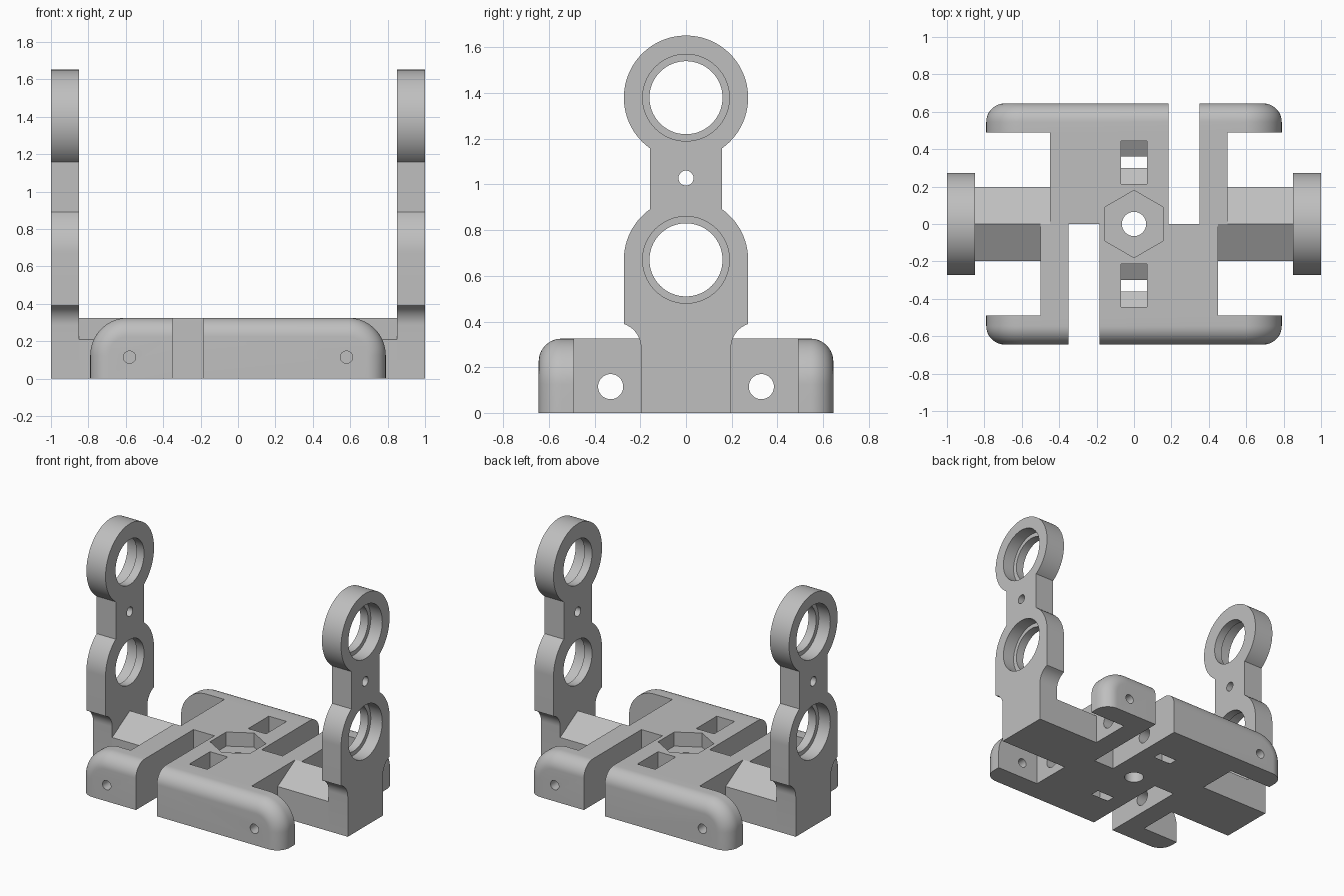
import bpy, bmesh
from math import sin, cos, pi, sqrt, radians

if "Cube" in bpy.data.objects:
    bpy.data.objects.remove(bpy.data.objects["Cube"], do_unlink=True)

grey = bpy.data.materials.new("plain grey")
grey.use_nodes = True
grey.diffuse_color = (0.52, 0.52, 0.52, 1)
grey.node_tree.nodes["Principled BSDF"].inputs["Base Color"].default_value = (0.52, 0.52, 0.52, 1)

TOP = 0.325


def place(axis, t, u, v):
    return {"x": (t, u, v), "y": (u, t, v), "z": (u, v, t)}[axis]


def loft(name, rings):
    """Solid through a list of matching rings of points, capped at both ends."""
    bm = bmesh.new()
    loops = [[bm.verts.new(p) for p in ring] for ring in rings]
    n = len(loops[0])
    for a, b in zip(loops, loops[1:]):
        for i in range(n):
            j = (i + 1) % n
            bm.faces.new((a[i], a[j], b[j], b[i]))
    bm.faces.new(loops[0])
    bm.faces.new(loops[-1])
    bmesh.ops.recalc_face_normals(bm, faces=bm.faces)
    mesh = bpy.data.meshes.new(name)
    bm.to_mesh(mesh)
    bm.free()
    mesh.materials.append(grey)
    obj = bpy.data.objects.new(name, mesh)
    bpy.context.collection.objects.link(obj)
    return obj


def prism(name, points, axis, start, end):
    return loft(name, [[place(axis, t, u, v) for u, v in points] for t in (start, end)])


def arc(cu, cv, r, a0, a1, n=16):
    angles = [radians(a0 + (a1 - a0) * i / n) for i in range(n + 1)]
    return [(cu + r * cos(a), cv + r * sin(a)) for a in angles]


def rod(axis, cu, cv, r, start, end, sides=64, turn=0):
    return prism("cutter", arc(cu, cv, r, turn, turn + 360, sides)[:-1], axis, start, end)


def box(x0, x1, y0, y1, z0, z1):
    return prism("cutter", [(x0, y0), (x1, y0), (x1, y1), (x0, y1)], "z", z0, z1)


def cut(obj, cutters):
    bpy.ops.object.select_all(action="DESELECT")
    bpy.context.view_layer.objects.active = obj
    obj.select_set(True)
    for c in cutters:
        c.hide_render = True
        mod = obj.modifiers.new("cut", "BOOLEAN")
        mod.operation, mod.solver, mod.object = "DIFFERENCE", "EXACT", c
        bpy.ops.object.modifier_apply(modifier=mod.name)
        bpy.data.objects.remove(c, do_unlink=True)
    bpy.ops.object.shade_smooth_by_angle(angle=radians(30))


# Central block: a plan outline with half-turn symmetry and two open slots
half = [(-0.185, -0.49), (0.45, -0.49), (0.45, 0), (0.5, 0),
        (0.5, 0.49), (0.35, 0.49), (0.35, 0), (0.185, 0)]
block = prism("central_block", half + [(-x, -y) for x, y in half], "z", 0, TOP)

# Hexagonal nut seat with a bolt hole, cross bolts and their captive nut pockets
cutters = [rod("z", 0, 0, 0.18, TOP - 0.1, 0.5, 6, 90), rod("z", 0, 0, 0.065, -0.1, 0.5)]
for s in (1, -1):
    y, z, w = 0.33 * s, 0.115, 0.115
    low, tip = z - w / sqrt(3) , z - 2 * w / sqrt(3)
    cutters.append(prism("cutter", [(y - w, 0.5), (y - w, low), (y, tip), (y + w, low), (y + w, 0.5)],
                         "x", -0.07, 0.07))
    cutters.append(rod("x", y, z, 0.055, -0.8, 0.8))
cut(block, cutters)


# Rounded bumpers, front and back
def arch(inset):
    w, r = 0.79 - inset, 0.2 - inset
    cx, cz = w - r, TOP - inset - r
    return [(w, 0)] + arc(cx, cz, r, 0, 90) + arc(-cx, cz, r, 90, 180) + [(-w, 0)]


for s, side in ((-1, "front"), (1, "back")):
    rings = [[(x, s * 0.49, z) for x, z in arch(0)]]
    for i in range(13):
        a = i / 12 * pi / 2
        y = 0.545 + 0.1 * sin(a)
        rings.append([(x, s * y, z) for x, z in arch(0.1 * (1 - cos(a)))])
    bumper = loft(side + "_bumper", rings)
    slot = sorted((s * 0.185, s * 0.35))
    cut(bumper, [box(*slot, -1, 1, -0.1, 0.5)]
        + [rod("y", x, 0.115, 0.033, -1, 1, 32) for x in (-0.58, 0.58)])

# Ridged arms and double-ring towers, one of each per side
R, NECK, BASE, LOW, HIGH = 0.272, 0.157, 0.197, 0.67, 1.38
neck_angle = 90 - math_angle if (math_angle := 0) else 0
rise = sqrt(R * R - NECK * NECK)
for s, side in ((1, "left"), (-1, "right")):
    arm = prism(side + "_arm", [(-BASE, 0), (BASE, 0), (BASE, 0.21), (0, TOP), (-BASE, 0.21)],
                "x", s * 0.45, s * 0.85)

    # Half outline from the base up to the crown, then mirrored
    edge = [(BASE, 0)] + arc(BASE + 0.11, 0.285, 0.11, 180, 110, 10) + [(R, 0.39)]
    edge += [p for p in arc(0, LOW, R, 0, 90, 40) if p[0] > NECK]
    edge += [(NECK, LOW + rise), (NECK, HIGH - rise)]
    edge += [p for p in arc(0, HIGH, R, -90, 90, 72) if p[0] > NECK or p[1] > HIGH][:-1]
    outline = edge + [(0, HIGH + R)] + [(-y, z) for y, z in reversed(edge)]
    tower = prism(side + "_tower", outline, "x", s * 0.85, s)

    # Bearing seats open outward, with a small hole in the neck
    cutters = [rod("x", 0, 1.028, 0.033, s * 0.7, s * 1.2, 32)]
    for z in (LOW, HIGH):
        cutters.append(rod("x", 0, z, 0.16, s * 0.7, s * 1.2))
        cutters.append(rod("x", 0, z, 0.19, s * 0.91, s * 1.2))
    cut(tower, cutters)
